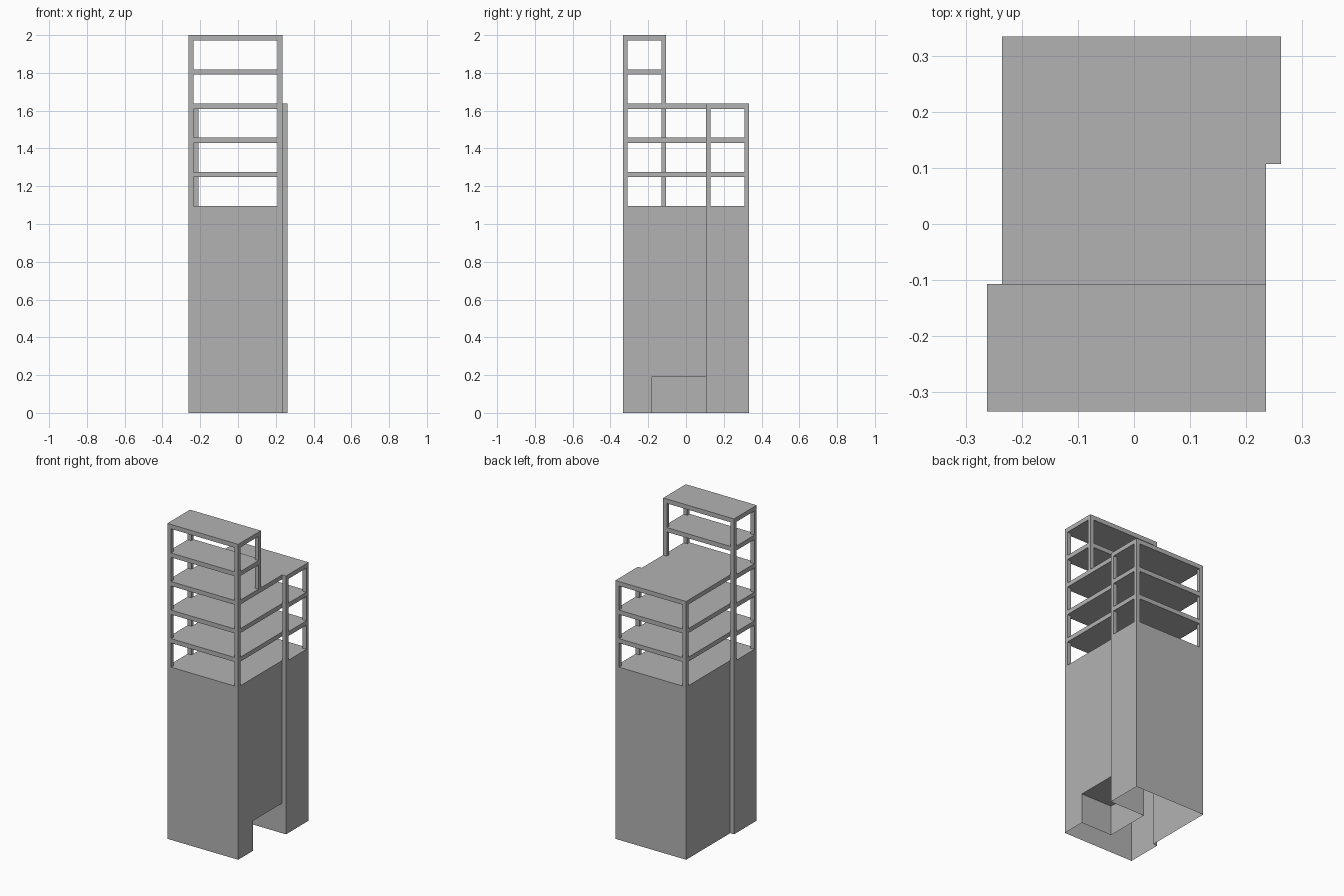
import bpy
import bmesh

cube = bpy.data.objects.get("Cube")
if cube:
    bpy.data.objects.remove(cube, do_unlink=True)

XI, XO = 0.235, 0.262      # main and projecting bay half widths
YI, YO = 0.107, 0.334      # bay return and outer half depth
BASE, STOREY, SLAB = 1.095, 0.181, 0.028
CX, CY = 0.026, 0.023      # column size

grey = bpy.data.materials.new("Concrete grey")
grey.diffuse_color = (0.45, 0.45, 0.45, 1)
grey.use_nodes = True
grey.node_tree.nodes["Principled BSDF"].inputs["Base Color"].default_value = (0.45, 0.45, 0.45, 1)


def finish(name, bm):
    bmesh.ops.remove_doubles(bm, verts=bm.verts, dist=0.0001)
    bmesh.ops.recalc_face_normals(bm, faces=bm.faces)
    mesh = bpy.data.meshes.new(name)
    bm.to_mesh(mesh)
    bm.free()
    mesh.materials.append(grey)
    obj = bpy.data.objects.new(name, mesh)
    bpy.context.collection.objects.link(obj)
    return obj


def face(bm, points):
    return bm.faces.new([bm.verts.new(p) for p in points])


def prism(name, outline, z0, z1):
    bm = bmesh.new()
    bottom = face(bm, [(x, y, z0) for x, y in outline])
    top = bmesh.ops.extrude_face_region(bm, geom=[bottom], use_keep_orig=True)
    verts = [v for v in top["geom"] if isinstance(v, bmesh.types.BMVert)]
    bmesh.ops.translate(bm, verts=verts, vec=(0, 0, z1 - z0))
    return finish(name, bm)


def rect(x0, x1, y0, y1):
    return [(x0, y0), (x1, y0), (x1, y1), (x0, y1)]


# Stepped plan, the same when turned half way round
half = [(-XO, -YO), (XI, -YO), (XI, YI), (XO, YI)]
plan = half + [(-x, -y) for x, y in half]
front_plan = rect(-XO, XI, -YO, -YI)

# Lower tower: walls open underneath, with an entrance recess in the +x side
bm = bmesh.new()
for i, (a, b) in enumerate(zip(plan, plan[1:] + plan[:1])):
    if i != 1:
        face(bm, [(*a, 0), (*b, 0), (*b, BASE), (*a, BASE)])
face(bm, [(x, y, BASE) for x, y in plan])
DX, DY, DZ = 0.017, -0.183, 0.19
face(bm, [(XI, -YO, 0), (XI, DY, 0), (XI, DY, DZ), (XI, YI, DZ),
          (XI, YI, BASE), (XI, -YO, BASE)])
face(bm, [(XI, DY, DZ), (XI, YI, DZ), (DX, YI, DZ), (DX, DY, DZ)])
recess = [(XI, DY), (DX, DY), (DX, YI), (XI, YI)]
for a, b in zip(recess, recess[1:]):
    face(bm, [(*a, 0), (*b, 0), (*b, DZ), (*a, DZ)])
finish("lower_tower", bm)

# Columns given by outer corner and the direction in which they grow
front_columns = [(-XO, -YO, 1, 1), (XI, -YO, -1, 1), (-XO, -YI, 1, -1)]
back_columns = [(-x, -y, -sx, -sy) for x, y, sx, sy in front_columns]

# Open storeys: three across the whole plan, two over the front bay only
for level in range(5):
    low = BASE + level * STOREY
    high = low + STOREY
    wide = level < 3
    prism(f"floor_slab_{level + 1}", plan if wide else front_plan, high - SLAB, high)
    columns = front_columns + (back_columns if wide else [(XI, -YI, -1, -1)])
    for n, (x, y, sx, sy) in enumerate(columns):
        x0, x1 = sorted((x, x + sx * CX))
        y0, y1 = sorted((y, y + sy * CY))
        prism(f"column_{level + 1}_{n + 1}", rect(x0, x1, y0, y1), low, high - SLAB)
